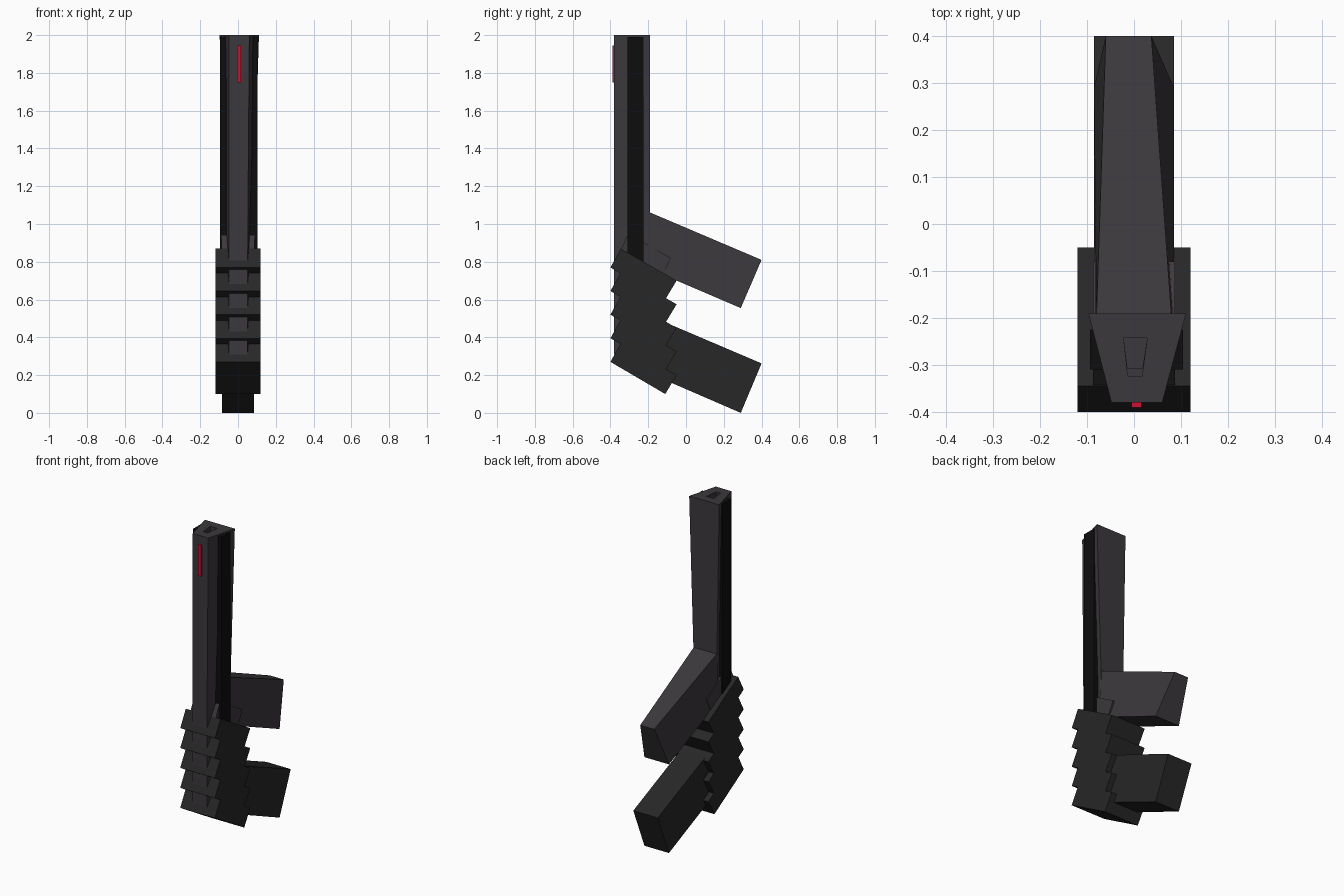
import bpy, bmesh
from mathutils import Vector

if "Cube" in bpy.data.objects:
    bpy.data.objects.remove(bpy.data.objects["Cube"])


def material(name, rgb):
    m = bpy.data.materials.new(name)
    m.diffuse_color = (*rgb, 1)
    m.use_nodes = True
    m.node_tree.nodes["Principled BSDF"].inputs["Base Color"].default_value = m.diffuse_color
    return m


CHARCOAL = material("charcoal", (0.045, 0.04, 0.045))
DARK = material("dark_grip", (0.02, 0.02, 0.02))
BLACK = material("black", (0.004, 0.004, 0.004))
RED = material("red", (0.65, 0.005, 0.03))


def loft(name, rings, mat):
    """Join equal-length point rings with faces and cap both ends."""
    bm = bmesh.new()
    vs = [[bm.verts.new(p) for p in ring] for ring in rings]
    n = len(vs[0])
    for a, b in zip(vs, vs[1:]):
        for i in range(n):
            j = (i + 1) % n
            bm.faces.new((a[i], a[j], b[j], b[i]))
    bm.faces.new(vs[0])
    bm.faces.new(vs[-1])
    bmesh.ops.recalc_face_normals(bm, faces=bm.faces)
    me = bpy.data.meshes.new(name)
    bm.to_mesh(me)
    bm.free()
    me.materials.append(mat)
    ob = bpy.data.objects.new(name, me)
    bpy.context.collection.objects.link(ob)
    return ob


def trapezoid(z, front, back):
    """Horizontal ring; front and back are (y, x_min, x_max)."""
    (yf, f0, f1), (yb, b0, b1) = front, back
    return [(f0, yf, z), (f1, yf, z), (b1, yb, z), (b0, yb, z)]


def slab(name, profile, x0, x1, mat):
    """Side profile of (y, z) points extruded across x."""
    return loft(name, [[(x, y, z) for y, z in profile] for x in (x0, x1)], mat)


def box(name, lo, hi, mat):
    (x0, y0, z0), (x1, y1, z1) = lo, hi
    return slab(name, [(y0, z0), (y1, z0), (y1, z1), (y0, z1)], x0, x1, mat)


# Barrel: flaring trapezoid section with a stepped bore in the top
loft("barrel", [
    trapezoid(0.31, (-0.38, -0.048, 0.05), (-0.19, -0.08, 0.08)),
    trapezoid(1.00, (-0.38, -0.048, 0.052), (-0.19, -0.08, 0.08)),
    trapezoid(2.00, (-0.38, -0.048, 0.06), (-0.19, -0.097, 0.111)),
    trapezoid(2.00, (-0.325, -0.013, 0.017), (-0.243, -0.022, 0.028)),
    trapezoid(1.95, (-0.325, -0.013, 0.017), (-0.243, -0.022, 0.028)),
    trapezoid(1.95, (-0.307, -0.014, 0.018), (-0.243, -0.022, 0.028)),
    trapezoid(1.70, (-0.307, -0.014, 0.018), (-0.243, -0.022, 0.028)),
], CHARCOAL)

# Black side strips running through the barrel
for side, x0, x1 in (("left", -0.094, -0.04), ("right", 0.05, 0.104)):
    box(f"{side}_side_strip", (x0, -0.31, 0.75), (x1, -0.225, 1.99), BLACK)

# Red sight on the front face
box("red_sight", (-0.005, -0.39, 1.75), (0.016, -0.375, 1.945), RED)

# Stack of five tilted blocks forming the ribbed fore grip
block = [(-0.40, 0.27), (-0.11, 0.10), (-0.05, 0.20), (-0.345, 0.37)]
for i in range(5):
    slab(f"grip_rib_{i + 1}", [(y, z + 0.125 * i) for y, z in block],
         -0.12, 0.12, DARK)

# Narrow tilted collar above the ribs
slab("grip_collar", [(-0.345, 0.865), (-0.12, 0.735), (-0.08, 0.82), (-0.305, 0.95)],
     -0.087, 0.087, CHARCOAL)

# Upper handle: wide base, narrowing ridge towards the back
loft("upper_handle", [
    [(-0.085, -0.20, 0.765), (0.085, -0.20, 0.765),
     (0.08, -0.20, 1.065), (-0.08, -0.20, 1.065)],
    [(-0.085, 0.29, 0.555), (0.085, 0.29, 0.555),
     (0.037, 0.40, 0.81), (-0.06, 0.40, 0.81)],
], CHARCOAL)

# Lower handle: plain tilted block
slab("lower_handle", [(-0.16, 0.195), (0.29, 0.0), (0.40, 0.262), (-0.10, 0.475)],
     -0.085, 0.085, DARK)
